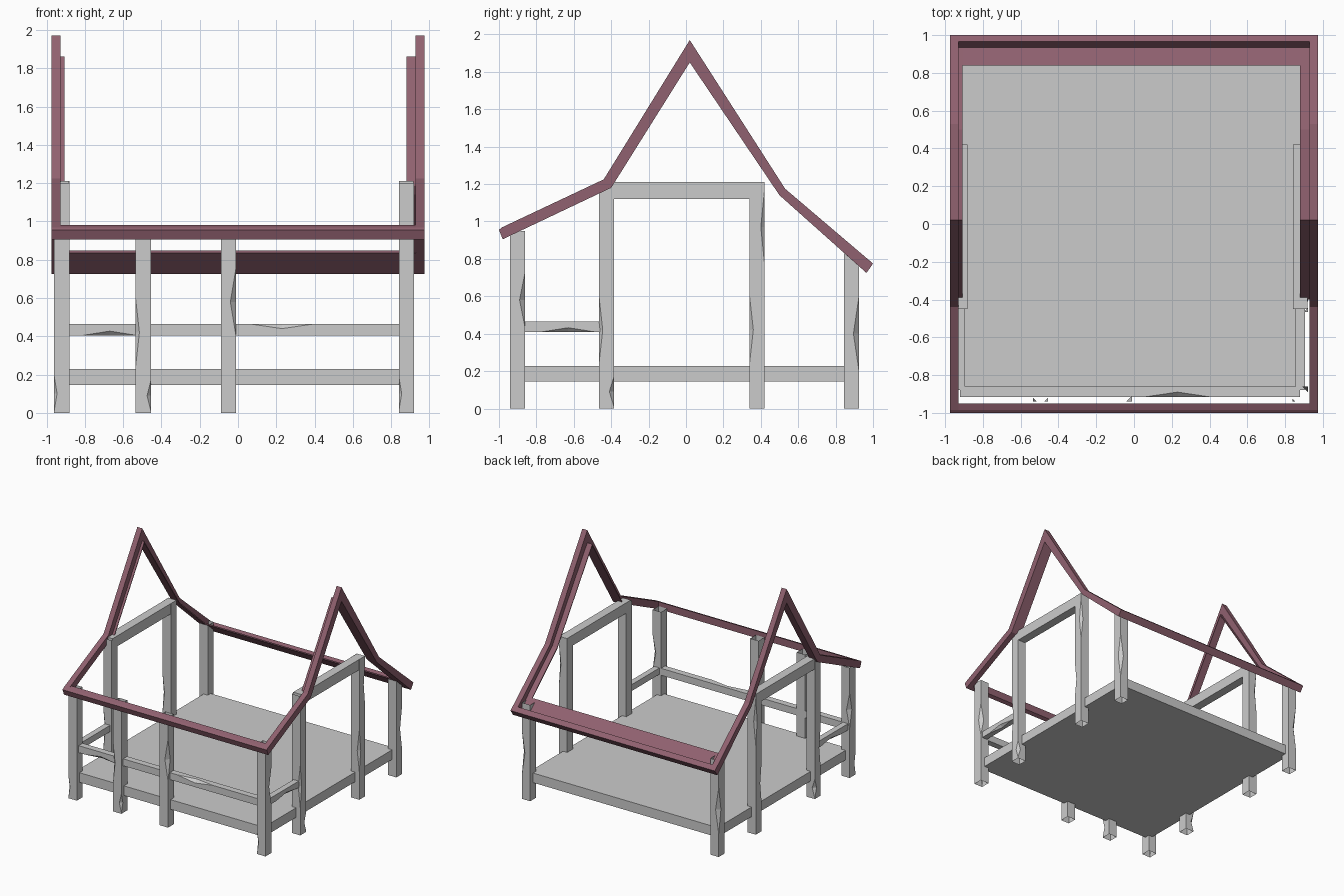
import bpy, bmesh

if "Cube" in bpy.data.objects:
    bpy.data.objects.remove(bpy.data.objects["Cube"])

roof_mat = bpy.data.materials.new("roof_wood")
roof_mat.diffuse_color = (0.28, 0.12, 0.16, 1)
roof_mat.use_nodes = True
roof_mat.node_tree.nodes["Principled BSDF"].inputs["Base Color"].default_value = roof_mat.diffuse_color


def make(name, verts, faces, mat=None, drop=()):
    """Mesh object with outward normals; faces indexed in drop are removed."""
    bm = bmesh.new()
    vs = [bm.verts.new(v) for v in verts]
    fs = [bm.faces.new([vs[i] for i in f]) for f in faces]
    bmesh.ops.recalc_face_normals(bm, faces=bm.faces[:])
    bmesh.ops.delete(bm, geom=[fs[i] for i in drop], context='FACES_ONLY')
    me = bpy.data.meshes.new(name)
    bm.to_mesh(me)
    bm.free()
    ob = bpy.data.objects.new(name, me)
    bpy.context.collection.objects.link(ob)
    if mat:
        me.materials.append(mat)
    return ob


def timber(name, axis, u, v, w, chips=(), hollow=False):
    """Box along an axis; each chip (corner, middle, half length, depth) notches an edge."""
    corners = [(u[0], v[0]), (u[1], v[0]), (u[1], v[1]), (u[0], v[1])]
    verts, faces, prev, nxt = [], [], [], []

    def add(c, h):
        p = (c[0], c[1], h)
        verts.append({'z': p, 'x': (p[2], p[0], p[1]), 'y': (p[1], p[2], p[0])}[axis])
        return len(verts) - 1

    for i, c in enumerate(corners):
        a, b = [add(c, w[0])], [0]
        b = a[:]
        for k, mid, half, d in sorted(chips, key=lambda q: q[1]):
            if k != i:
                continue
            lo, hi = add(c, mid - half), add(c, mid + half)
            m = []
            for n in (corners[i - 1], corners[(i + 1) % 4]):
                length = abs(n[0] - c[0]) + abs(n[1] - c[1])
                m.append(add([c[j] + (n[j] - c[j]) * d / length for j in (0, 1)], mid))
            a += [lo, m[0], hi]
            b += [lo, m[1], hi]
            faces += [(lo, m[0], m[1]), (m[0], hi, m[1])]
        top = add(c, w[1])
        prev.append(a + [top])
        nxt.append(b + [top])
    for i in range(4):
        faces.append(nxt[i] + prev[(i + 1) % 4][::-1])
    faces += [[p[0] for p in prev], [p[-1] for p in prev]]
    n = len(faces)
    return make(name, verts, faces, drop=(n - 2, n - 1) if hollow else ())


def post(name, x, y, top, chips):
    timber(name, 'z', (x - .04, x + .04), (y - .04, y + .04), (0, top), chips, True)


def extrude_x(name, pts, x0, x1):
    n = len(pts)
    verts = [(x, y, z) for x in (x0, x1) for y, z in pts]
    faces = [(i, (i + 1) % n, n + (i + 1) % n, n + i) for i in range(n)]
    faces += [list(range(n)), list(range(n, 2 * n))]
    make(name, verts, faces, roof_mat)


# floor slab
timber("floor", 'z', (-.92, .88), (-.905, .885), (.145, .228))

# two middle front posts
post("front_post_1", -.495, -.9, .95, [(0, .42, .18, .02), (1, .09, .08, .02)])
post("front_post_2", -.05, -.9, .95, [(1, .58, .18, .03)])

# each side: four posts, a door beam and a rail
for side, x, outer in (("left", -.92, 0), ("right", .88, 1)):
    other = 3 - outer
    post(side + "_front_post", x, -.9, .95, [(other, .58, .15, .03), (0, .1, .09, .015)])
    post(side + "_door_post_1", x, -.425, 1.2,
         [(outer, .42, .18, .02), (other, .09, .08, .025)])
    post(side + "_door_post_2", x, .38, 1.21,
         [(other, .97, .2, .02), (outer, .42, .18, .02)])
    post(side + "_back_post", x, .885, .83, [(other, .4, .2, .03)])
    timber(side + "_door_beam", 'y', (1.12, 1.21), (x - .038, x + .038), (-.45, .42))
    timber(side + "_rail", 'y', (.41, .465), (x - .025, x + .025), (-.88, -.44),
           [(0 if side == "left" else 3, -.63, .14, .022)])

# front rail
timber("front_rail", 'x', (-.915, -.86), (.405, .465), (-.92, .88),
       [(3, .23, .17, .025), (0, -.67, .14, .022)])

# gable frames: outer rafters following the roof line
top = [(-1, .955), (-.985, .968), (-.44, 1.225), (.02, 1.97), (.53, 1.175), (1, .775)]
low = [(-.98, .905), (-.40, 1.18), (.02, 1.85), (.50, 1.14), (.965, .725)]
extrude_x("left_rafters", top + low[::-1], -.975, -.928)
extrude_x("right_rafters", top + low[::-1], .928, .975)

# thin inner ledges along the bottom of the rafters
ledge = low[1:] + [(y, z + .012) for y, z in low[:0:-1]]
extrude_x("left_ledge", ledge, -.93, -.907)
extrude_x("right_ledge", ledge, .88, .93)

# front eave
extrude_x("front_eave", [(-1, .955), (-.985, .968), (-.95, .982), (-.95, .919), (-.98, .905)],
          -.93, .93)

# back eave: raised rim and wide ledge
extrude_x("back_eave_rim", [(.965, .805), (1, .775), (.965, .725), (.93, .756)], -.93, .93)
extrude_x("back_eave_ledge", [(.84, .836), (.84, .848), (.965, .737), (.965, .725)], -.93, .93)
